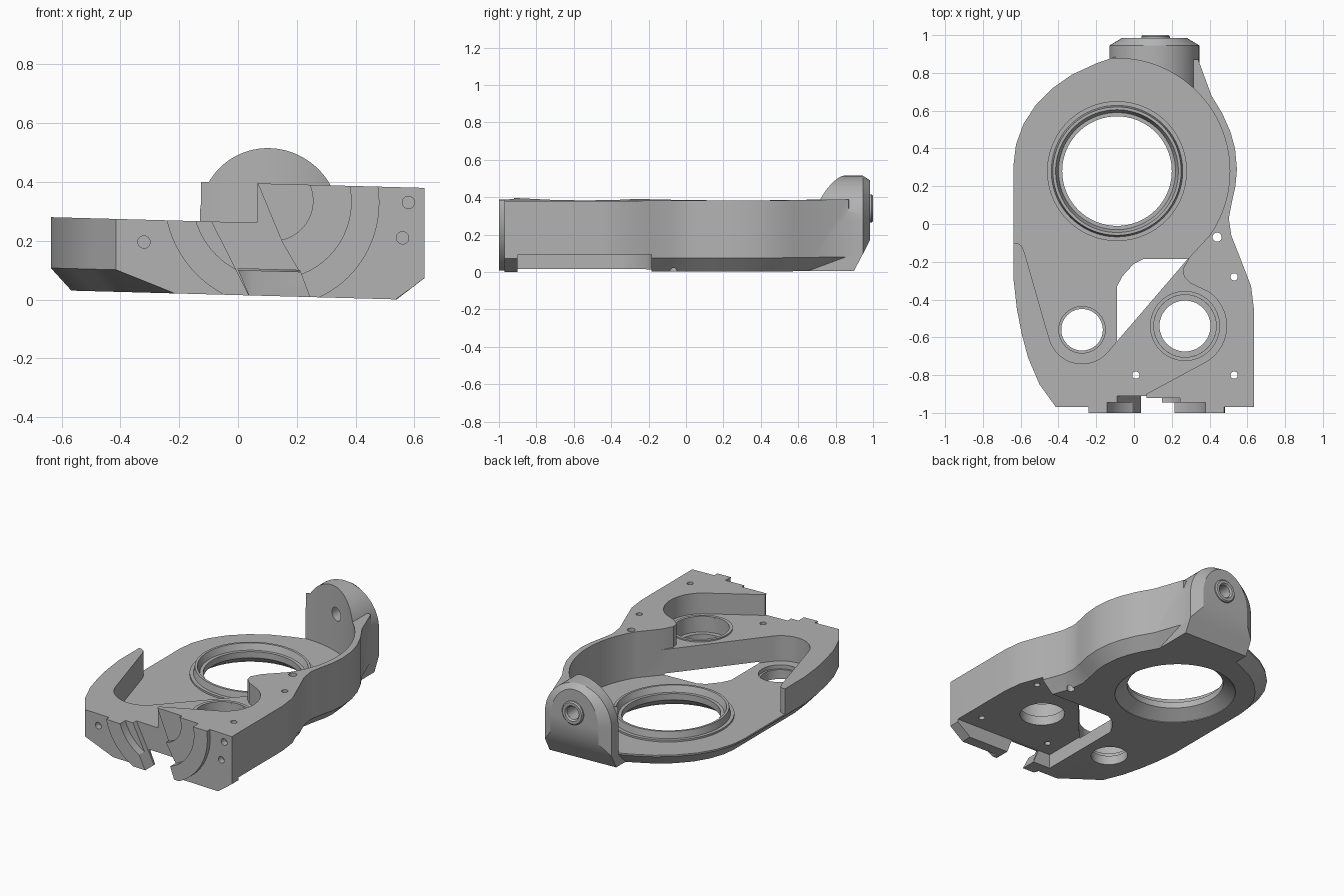
import bpy, bmesh, math
from mathutils import Vector

if "Cube" in bpy.data.objects:
    bpy.data.objects.remove(bpy.data.objects["Cube"])

TILT = 0.027
BX, BY = -0.09, 0.28            # main bore centre
AX, AZ = 0.115, 0.343           # axis shared by the front arcs and rear pivot
grey = bpy.data.materials.new("machined_grey")
grey.diffuse_color = (0.45, 0.45, 0.45, 1)
grey.use_nodes = True
grey.node_tree.nodes["Principled BSDF"].inputs["Base Color"].default_value = grey.diffuse_color


def loft(name, rings, closed=False):
    """Skin rings of equal length; cap the ends, or close into a torus."""
    bm = bmesh.new()
    vs = [[bm.verts.new(p) for p in r] for r in rings]
    n, m = len(vs[0]), len(vs)
    for i in range(m if closed else m - 1):
        a, b = vs[i], vs[(i + 1) % m]
        for j in range(n):
            k = (j + 1) % n
            bm.faces.new((a[j], a[k], b[k], b[j]))
    if not closed:
        bm.faces.new(vs[0])
        bm.faces.new(vs[-1])
    bmesh.ops.recalc_face_normals(bm, faces=bm.faces)
    me = bpy.data.meshes.new(name)
    bm.to_mesh(me)
    bm.free()
    ob = bpy.data.objects.new(name, me)
    bpy.context.collection.objects.link(ob)
    me.materials.append(grey)
    return ob


def prism(name, pts, a, b, axis='Z'):
    f = (lambda p, h: (p[0], p[1], h)) if axis == 'Z' else (lambda p, h: (p[0], h, p[1]))
    return loft(name, [[f(p, h) for p in pts] for h in (a, b)])


def arc(cx, cy, r, a0, a1, n):
    return [(cx + r * math.cos(math.radians(a0 + (a1 - a0) * i / n)),
             cy + r * math.sin(math.radians(a0 + (a1 - a0) * i / n))) for i in range(n + 1)]


def disc(cx, cy, r, n=48):
    return arc(cx, cy, r, 0, 360, n)[:-1]


def lathe(name, cx, cy, prof, axis='Z', n=64):
    rings = []
    for r, h in prof:
        rings.append([(x, y, h) if axis == 'Z' else (x, h, y) for x, y in disc(cx, cy, r, n)])
    return loft(name, rings, closed=True)


def boolean(ob, tool, op='DIFFERENCE'):
    m = ob.modifiers.new("bool", 'BOOLEAN')
    m.operation, m.solver, m.object = op, 'EXACT', tool
    bpy.context.view_layer.objects.active = ob
    bpy.ops.object.modifier_apply(modifier=m.name)
    bpy.data.objects.remove(tool)


# Outer body with a chamfered underside
outline = [(-0.4, -1.0), (0.635, -1.0), (0.635, -0.45), (0.62, -0.33), (0.57, -0.2), (0.515, -0.06),
           (0.502, 0.03), (0.515, 0.1), (0.537, 0.2), (0.545, 0.29), (0.535, 0.4), (0.51, 0.49),
           (0.47, 0.58), (0.41, 0.68), (0.34, 0.87), (-0.1, 0.885), (-0.2, 0.85), (-0.33, 0.79),
           (-0.43, 0.72), (-0.52, 0.63), (-0.585, 0.53), (-0.625, 0.42), (-0.637, 0.32),
           (-0.637, -0.3), (-0.62, -0.45), (-0.595, -0.58), (-0.56, -0.71), (-0.5, -0.85), (-0.42, -0.96)]
inset = []
for i, p in enumerate(outline):
    a, b = Vector(outline[i - 1]), Vector(outline[(i + 1) % len(outline)])
    t = (b - a).normalized()
    q = Vector(p) + Vector((-t.y, t.x)) * 0.07
    if p[1] < -0.95:
        q = Vector((p[0] + (0.2 if p[0] < 0 else -0.1), p[1]))
    inset.append((q.x, q.y))
body = loft("housing_body", [[(*p, 0.015) for p in inset], [(*p, 0.09) for p in outline],
                             [(*p, 0.397) for p in outline]])

# Rear pivot boss: round top, straight sides, chamfered end
sec = arc(0.108, 0.28, 0.238, 0, 180, 40) + [(-0.13, 0.015), (0.346, 0.015)]
end = [(0.108 + (x - 0.108) * 0.72, 0.27 + (z - 0.27) * 0.9) for x, z in sec]
boss = loft("boss", [[(x, y, z) for x, z in s] for s, y in ((sec, 0.6), (sec, 0.945), (end, 0.985))])
slope = loft("slope", [[(x, 0.89, 0.0), (x, 0.99, 0.19), (x, 1.2, 0.19), (x, 1.2, -0.1), (x, 0.84, -0.1)]
                       for x in (-1, 1)])
boolean(boss, slope)
boolean(body, boss, 'UNION')

# Main pocket around the large bore
pocket = ([(-1, -0.1), (-0.62, -0.1), (-0.595, -0.115), (-0.58, -0.15)]
          + arc(-0.275, -0.56, 0.18, 195, 318, 16)
          + [(0.28, -0.19)] + arc(BX, BY, 0.597, -35, 93.8, 48) + [(-0.13, 1.3), (-1, 1.3)])
boolean(body, prism("cut", pocket, 0.1, 1.0))

# Lower step over the front left wall and small bore plate
step = ([(-2, -1.2), (0.065, -1.2), (0.065, -0.9)] + arc(0.27, -0.54, 0.22, -58, 55, 16)
        + [(0.3, -0.315), (0.265, -0.28), (0.258, -0.24), (0.3, -0.165), (0.2, 0), (-2, 0)])
boolean(body, prism("cut", step, 0.263, 1.0))

# Underside recess, which opens the floor window beside the diagonal wall
recess = [(-0.09, -0.9), (1, -0.9), (1, -0.185), (0.05, -0.185), (0.0, -0.21), (-0.06, -0.275), (-0.09, -0.33)]
boolean(body, prism("cut", recess, -0.2, 0.108))

# Slanted slot through the front lip
slot = [(-0.09, 0.265), (0.045, 0.0), (0.25, 0.0), (0.215, 0.09), (0.15, 0.2), (0.066, 0.4), (0.0, 0.5)]
boolean(body, prism("cut", slot, -1.2, -0.91, 'Y'))
low = [(0.0, 0.105), (0.045, 0.0), (0.25, 0.0), (0.21, 0.105)]
boolean(body, prism("cut", low, -1.2, -0.89, 'Y'))

# Stepped concentric arcs on the front face
boolean(body, lathe("cut", AX, AZ, [(0.366, -1.2), (0.366, -0.97), (2, -0.97), (2, -1.2)], 'Y', 96))
for r, y in ((0.27, -0.945), (0.14, -0.92)):
    boolean(body, prism("cut", disc(AX, AZ, r, 72), -1.2, y, 'Y'))

# Vertical bores, counterbores and screw holes
for x, y, r, z in ((BX, BY, 0.364, -1), (-0.275, -0.56, 0.11, -1), (-0.275, -0.56, 0.123, 0.075),
                   (0.27, -0.54, 0.135, -1), (0.27, -0.54, 0.165, 0.17), (0.44, -0.07, 0.024, -1),
                   (0.53, -0.28, 0.019, -1), (0.53, -0.8, 0.019, -1), (0.01, -0.8, 0.019, -1)):
    boolean(body, prism("cut", disc(x, y, r), z, 1.0))

# Front screw dimples and rear pivot hole
for x, z in ((-0.32, 0.187), (0.58, 0.346), (0.56, 0.225)):
    boolean(body, prism("cut", disc(x, z, 0.021, 24), -1.2, -0.93, 'Y'))
boolean(body, prism("cut", disc(AX, AZ, 0.042, 32), 0.7, 1.2, 'Y'))

# Raised rims and the rear pad
parts = [body,
         lathe("main_bore_rim", BX, BY, [(0.368, 0.016), (0.37, 0.112), (0.348, 0.112), (0.34, 0.155),
                                         (0.325, 0.155), (0.31, 0.115), (0.29, 0.115), (0.29, 0.075)], n=96),
         lathe("small_bore_rim", 0.27, -0.54, [(0.185, 0.25), (0.185, 0.272), (0.165, 0.272), (0.165, 0.25)]),
         lathe("pivot_pad", AX, AZ, [(0.075, 0.96), (0.075, 0.993), (0.068, 1.0), (0.05, 1.0),
                                     (0.042, 0.99), (0.042, 0.96)], 'Y', 48)]

# Tilt the whole part slightly and shade it
for ob in parts:
    for v in ob.data.vertices:
        v.co.z -= TILT * v.co.x
    bpy.ops.object.select_all(action='DESELECT')
    ob.select_set(True)
    bpy.context.view_layer.objects.active = ob
    bpy.ops.object.shade_smooth_by_angle(angle=math.radians(28))
